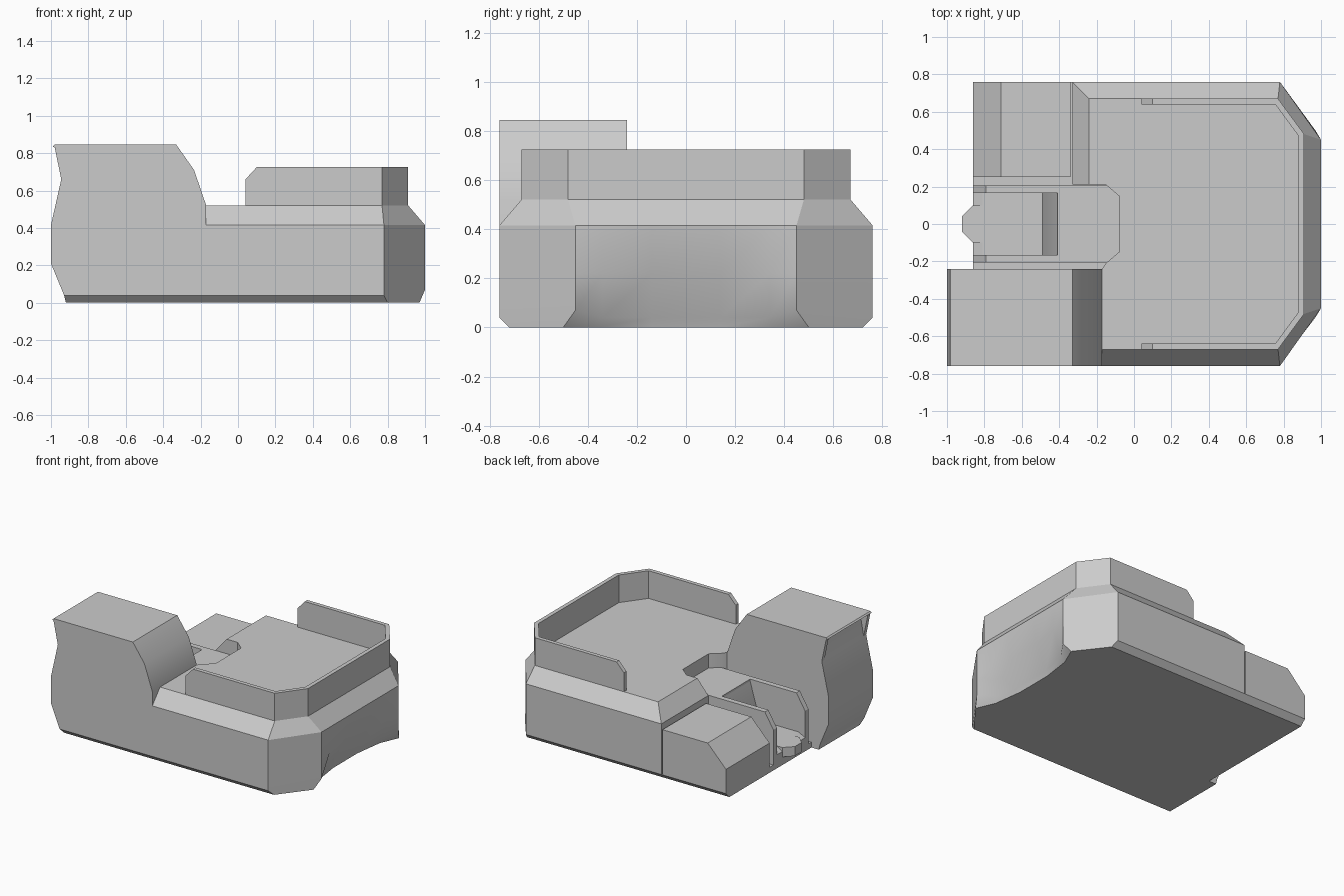
import bpy, bmesh, math

cube = bpy.data.objects.get("Cube")
if cube:
    bpy.data.objects.remove(cube, do_unlink=True)

grey = bpy.data.materials.new("plain grey")
grey.use_nodes = True
colour = (0.6, 0.6, 0.6, 1)
grey.diffuse_color = colour
grey.node_tree.nodes["Principled BSDF"].inputs["Base Color"].default_value = colour


def loft(name, rings, closed=False):
    """Bridge matching rings of points, and cap or close the ends."""
    bm = bmesh.new()
    loops = [[bm.verts.new(p) for p in ring] for ring in rings]
    n = len(loops[0])
    pairs = list(zip(loops, loops[1:]))
    if closed:
        pairs.append((loops[-1], loops[0]))
    else:
        bm.faces.new(loops[0])
        bm.faces.new(loops[-1])
    for a, b in pairs:
        for i in range(n):
            j = (i + 1) % n
            bm.faces.new((a[i], a[j], b[j], b[i]))
    bmesh.ops.recalc_face_normals(bm, faces=bm.faces)
    mesh = bpy.data.meshes.new(name)
    bm.to_mesh(mesh)
    bm.free()
    mesh.materials.append(grey)
    obj = bpy.data.objects.new(name, mesh)
    bpy.context.collection.objects.link(obj)
    bpy.ops.object.select_all(action='DESELECT')
    obj.select_set(True)
    bpy.context.view_layer.objects.active = obj
    bpy.ops.object.shade_smooth_by_angle(angle=math.radians(28))
    return obj


def slab(name, plan, z0, z1):
    return loft(name, [[(x, y, z) for x, y in plan] for z in (z0, z1)])


def side_profile(name, profile, y0, y1):
    return loft(name, [[(x, y, z) for x, z in profile] for y in (y0, y1)])


def mirrored(half):
    """Half outline from -y to the middle, followed by its mirror image."""
    return half + [(x, -y, z) for x, y, z in reversed(half)]


# Main hull: bottom bevel, recessed end, sloping shoulders, notched deck
def hull_ring(end, back, shoulder, z):
    notch = [(-.15, .21), (-.08, .15), (-.08, -.15), (-.15, -.21), (-.17, -.24)]
    return (mirrored(end) + [(back, shoulder, z), (back, .21, z)]
            + [(x, y, z) for x, y in notch] + [(-.17, -shoulder, z)])


loft("hull", [
    hull_ring([(.80, -.72, 0), (.97, -.5, 0), (.91, -.36, 0), (.88, -.14, 0)], -.33, .72, 0),
    hull_ring([(.78, -.76, .04), (1, -.45, .07), (.93, -.34, .04), (.89, -.14, .04)], -.33, .76, .04),
    hull_ring([(.78, -.76, .22), (1, -.45, .22), (.99, -.34, .22), (.97, -.14, .22)], -.33, .76, .22),
    hull_ring([(.78, -.76, .415), (1, -.45, .415), (1, -.34, .415), (1, -.14, .415)], -.33, .76, .415),
    hull_ring([(.77, -.67, .52), (.91, -.48, .52), (.91, -.34, .52), (.91, -.14, .52)], -.24, .67, .52),
])

# Parapet around the deck, with cut-off front corners
stations = []
for outer, inner, top in [((.04, -.67), (.04, -.64), .66), ((.10, -.67), (.10, -.64), .725),
                          ((.77, -.67), (.755, -.64), .725), ((.91, -.48), (.88, -.47), .725)]:
    stations.append((outer, inner, top))
stations += [((a, -b), (c, -d), t) for (a, b), (c, d), t in reversed(stations)]
loft("parapet", [[(*o, .51), (*o, t), (*i, t), (*i, .51)] for o, i, t in stations])

# Cab with an overhanging roof edge
side_profile("cab", [(-.93, .04), (-1, .21), (-1, .415), (-.945, .66), (-.92, .80),
                     (-.99, .835), (-.98, .845), (-.33, .845), (-.235, .71),
                     (-.17, .52), (-.17, .04)], -.76, -.24)
for side, y in (("right", -.76), ("left", -.27)):
    side_profile(side + "_roof_bracket", [(-.98, .83), (-.945, .66), (-.92, .80)], y, y + .03)
loft("cab_base", [
    [(-.92, -.72, 0), (-.17, -.72, 0), (-.17, -.24, 0), (-.92, -.24, 0)],
    [(-.93, -.76, .04), (-.17, -.76, .04), (-.17, -.24, .04), (-.93, -.24, .04)],
])

# Engine box with a sloping end
side_profile("engine_box", [(-.86, .04), (-.86, .22), (-.71, .375), (-.34, .375), (-.34, .04)],
             .25, .76)
loft("engine_box_base", [
    [(-.86, .25, 0), (-.33, .25, 0), (-.33, .72, 0), (-.86, .72, 0)],
    [(-.86, .25, .04), (-.33, .25, .04), (-.33, .76, .04), (-.86, .76, .04)],
])

# Middle channel: floor, side walls, coupling platform and its ramp
slab("channel_base", [(-.86, -.25), (-.07, -.25), (-.07, .25), (-.86, .25)], 0, .04)
side_profile("channel_floor", [(-.86, .03), (-.86, .10), (-.81, .13), (-.45, .13), (-.45, .03)],
             -.17, .17)
for side, y in (("right", -.205), ("left", .165)):
    side_profile(side + "_channel_wall", [(-.86, .03), (-.86, .30), (-.79, .415),
                                          (-.36, .415), (-.36, .03)], y, y + .04)
side_profile("channel_ramp", [(-.49, .10), (-.49, .13), (-.41, .40), (-.36, .40), (-.36, .10)],
             -.165, .165)
slab("coupling_platform", [(-.41, -.165), (-.37, -.205), (-.07, -.205), (-.07, .205),
                           (-.37, .205), (-.41, .165)], .03, .415)

# Tow hitch
slab("tow_hitch", [(-.80, -.1), (-.86, -.1), (-.92, -.04), (-.92, .04), (-.86, .1), (-.80, .1)],
     .06, .13)
